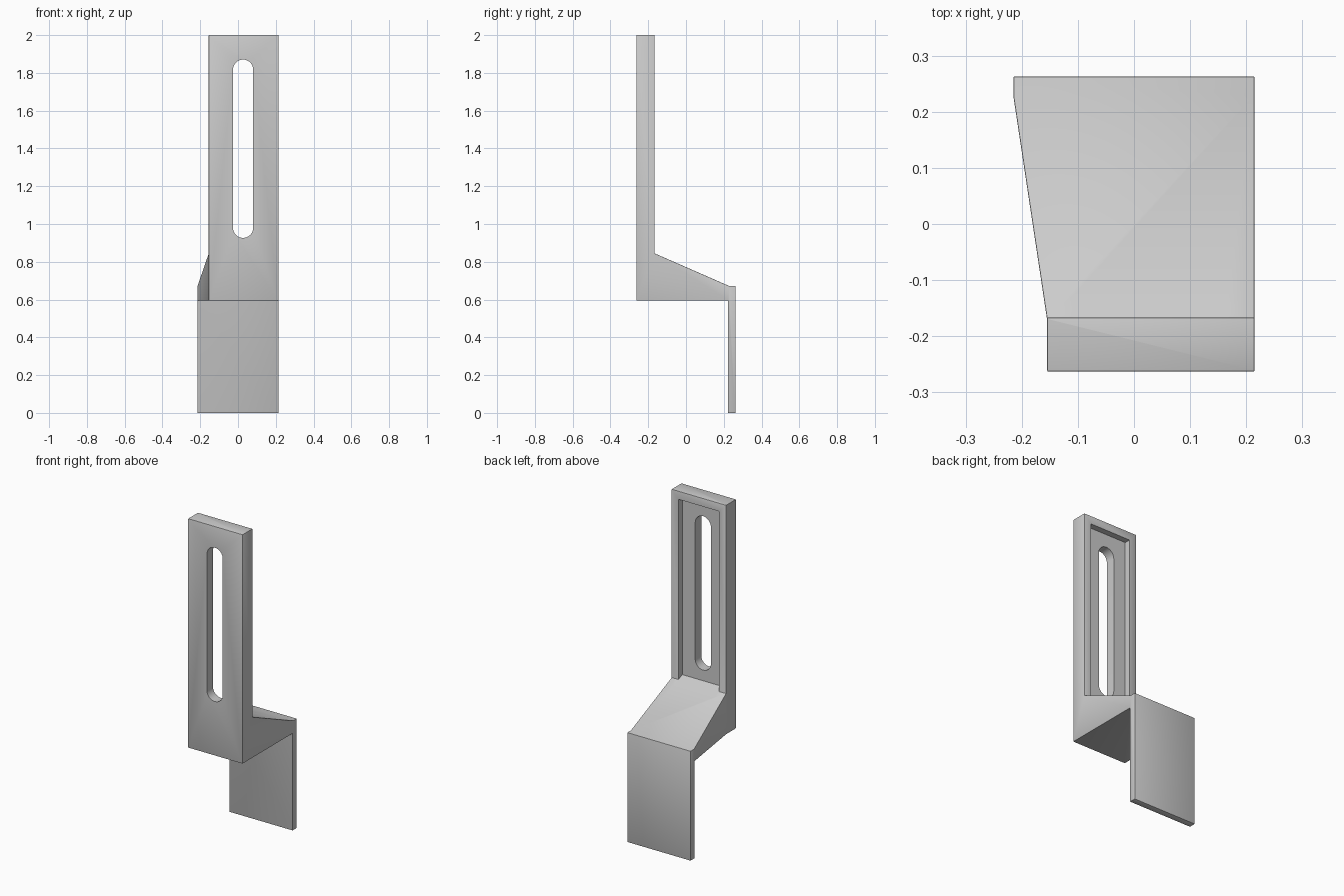
import bpy, bmesh
from math import sin, cos, pi, radians

cube = bpy.data.objects.get("Cube")
if cube:
    bpy.data.objects.remove(cube, do_unlink=True)

grey = bpy.data.materials.new("plain grey")
grey.use_nodes = True
colour = (0.6, 0.6, 0.6, 1)
grey.diffuse_color = colour
grey.node_tree.nodes["Principled BSDF"].inputs["Base Color"].default_value = colour


def prism(name, points, axis, low, high):
    """Extrude a 2D outline along one axis; the outline lies in the other two."""
    bm = bmesh.new()
    verts = []
    for a, b in points:
        co = [a, b]
        co.insert(axis, low)
        verts.append(bm.verts.new(co))
    face = bm.faces.new(verts)
    moved = bmesh.ops.extrude_face_region(bm, geom=[face])["geom"]
    shift = [0, 0, 0]
    shift[axis] = high - low
    bmesh.ops.translate(bm, vec=shift, verts=[v for v in moved if isinstance(v, bmesh.types.BMVert)])
    bmesh.ops.recalc_face_normals(bm, faces=bm.faces)
    mesh = bpy.data.meshes.new(name)
    bm.to_mesh(mesh)
    bm.free()
    mesh.materials.append(grey)
    obj = bpy.data.objects.new(name, mesh)
    bpy.context.collection.objects.link(obj)
    return obj


def combine(obj, other, operation):
    """Apply a boolean and discard the helper."""
    bpy.context.view_layer.objects.active = obj
    mod = obj.modifiers.new("cut", "BOOLEAN")
    mod.operation, mod.object, mod.solver = operation, other, "EXACT"
    bpy.ops.object.modifier_apply(modifier=mod.name)
    bpy.data.objects.remove(other, do_unlink=True)


RIGHT, LEFT, WIDE = -0.155, 0.215, -0.215
FRONT, PLATE_BACK, BACK = -0.263, -0.167, 0.263
SLOPE_TOP, SLOPE_END, SHELF = 0.845, 0.228, 0.672
slope = (SHELF - SLOPE_TOP) / (SLOPE_END - PLATE_BACK)

# Side outline: upright plate, sloping wedge, hanging flange
side = [(FRONT, 0.595), (FRONT, 2), (PLATE_BACK, 2), (PLATE_BACK, SLOPE_TOP),
        (SLOPE_END, SHELF), (BACK, SHELF), (BACK, 0), (0.222, 0), (0.222, 0.595)]
bracket = prism("bracket", side, 0, -0.4, LEFT)

# Plan outline trims one side to a taper
plan = [(RIGHT, -0.4), (RIGHT, -0.17), (WIDE, SLOPE_END), (WIDE, 0.4), (0.4, 0.4), (0.4, -0.4)]
combine(bracket, prism("plan_trim", plan, 2, -0.1, 2.1), "INTERSECT")

# Softened outer edges
bevel = bracket.modifiers.new("soft_edges", "BEVEL")
bevel.width, bevel.segments = 0.007, 2
bevel.limit_method, bevel.angle_limit = "ANGLE", radians(35)
bpy.ops.object.modifier_apply(modifier=bevel.name)

# Shallow pocket in the plate's back, its floor continuing the slope
floor, outside = PLATE_BACK - 0.037, PLATE_BACK + 0.04
pocket = [(y, SLOPE_TOP + slope * (y - PLATE_BACK)) for y in (floor, outside)]
pocket += [(outside, 1.95), (floor, 1.95)]
combine(bracket, prism("pocket_cut", pocket, 0, -0.108, 0.168), "DIFFERENCE")

# Long slot with round ends
radius, mid = 0.0535, 0.027
slot = []
for centre, start in ((1.817, 0), (0.98, pi)):
    for i in range(17):
        a = start + pi * i / 16
        slot.append((mid + radius * cos(a), centre + radius * sin(a)))
combine(bracket, prism("slot_cut", slot, 1, -0.4, 0), "DIFFERENCE")

bracket.select_set(True)
bpy.context.view_layer.objects.active = bracket
bpy.ops.object.shade_smooth_by_angle(angle=radians(30))
